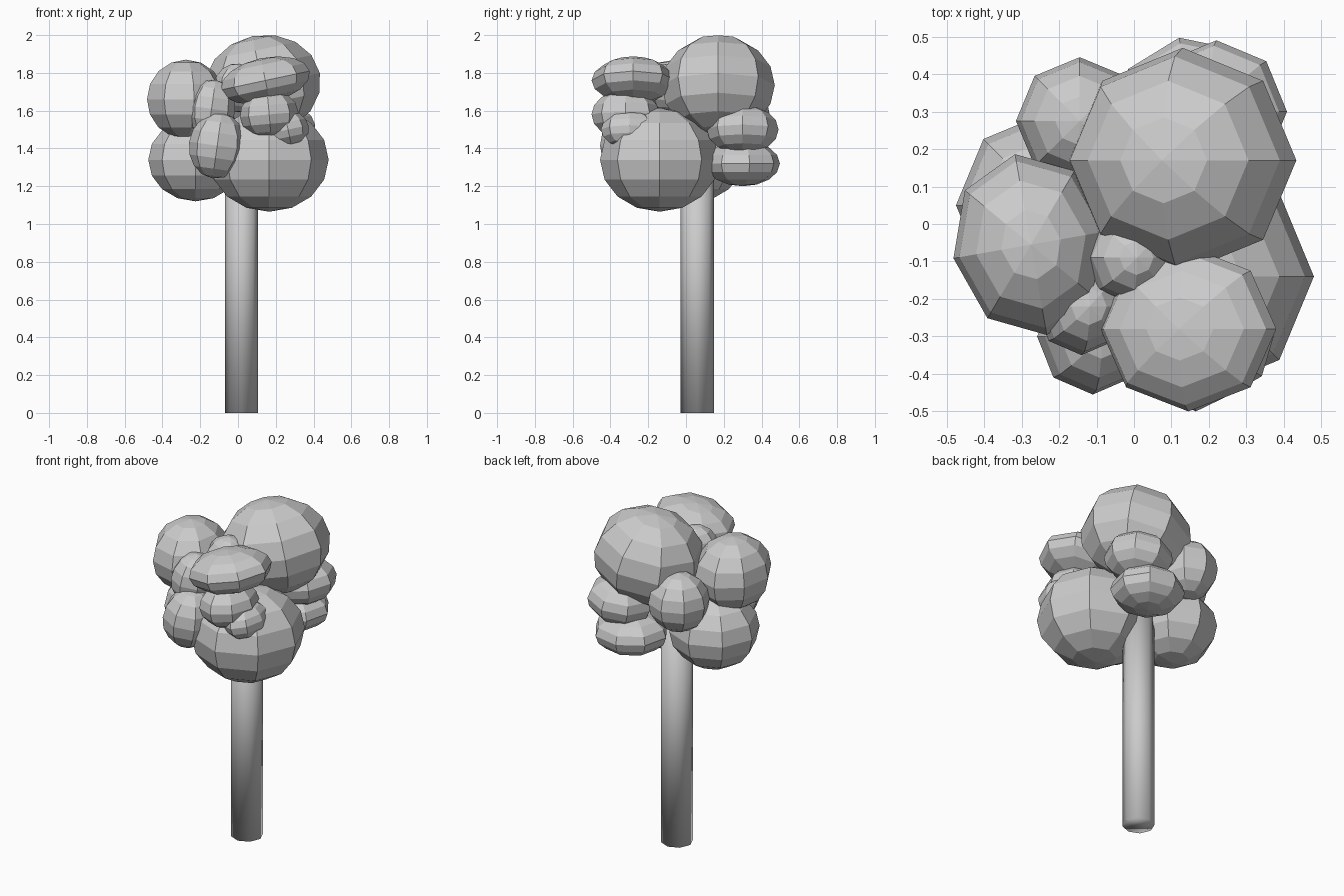
import bpy
from math import radians

if "Cube" in bpy.data.objects:
    bpy.data.objects.remove(bpy.data.objects["Cube"])


def leaf_clump(name, loc, radii, tilt=(0, 0, 0)):
    """Faceted low-poly ellipsoid of foliage."""
    bpy.ops.mesh.primitive_uv_sphere_add(segments=8, ring_count=8, radius=1, location=loc,
                                         rotation=[radians(a) for a in tilt])
    ob = bpy.context.object
    ob.name = name
    ob.scale = radii
    bpy.ops.object.shade_flat()


# Trunk: smooth eight-sided post running up into the foliage
bpy.ops.mesh.primitive_cylinder_add(vertices=8, radius=0.088, depth=1.36, location=(0.018, 0.06, 0.68))
bpy.context.object.name = "trunk"
bpy.ops.object.shade_smooth()

# Foliage: location, radii, tilt in degrees
clumps = {
    "crown_top": ((0.13, 0.17, 1.735), (0.31, 0.30, 0.265), (0, -12, 0)),
    "crown_left": ((-0.275, -0.055, 1.66), (0.21, 0.245, 0.21), (0, 0, 10)),
    "crown_lower_right": ((0.165, -0.14, 1.34), (0.315, 0.315, 0.275), (0, 0, 0)),
    "crown_lower_left": ((-0.225, 0.05, 1.34), (0.25, 0.25, 0.22), (0, 0, 0)),
    "front_upper_pad": ((0.145, -0.28, 1.76), (0.24, 0.22, 0.12), (0, -12, 0)),
    "front_middle_pad": ((0.165, -0.32, 1.58), (0.155, 0.18, 0.13), (0, -5, 0)),
    "front_small_pad": ((0.265, -0.30, 1.50), (0.11, 0.15, 0.10), (0, -12, 0)),
    "front_left_clump": ((-0.11, -0.30, 1.415), (0.15, 0.155, 0.175), (0, 8, 0)),
    "front_left_small": ((-0.14, -0.22, 1.61), (0.125, 0.13, 0.155), (0, 8, 0)),
    "inner_small": ((-0.01, -0.09, 1.72), (0.12, 0.12, 0.13), (0, 8, 0)),
    "back_left_clump": ((-0.145, 0.275, 1.57), (0.17, 0.17, 0.17), (0, 0, 0)),
    "back_lower_pad": ((0.155, 0.30, 1.32), (0.21, 0.20, 0.12), (0, 0, 10)),
    "back_upper_pad": ((0.22, 0.30, 1.50), (0.19, 0.19, 0.13), (0, -8, 0)),
}
for name, (loc, radii, tilt) in clumps.items():
    leaf_clump(name, loc, radii, tilt)
